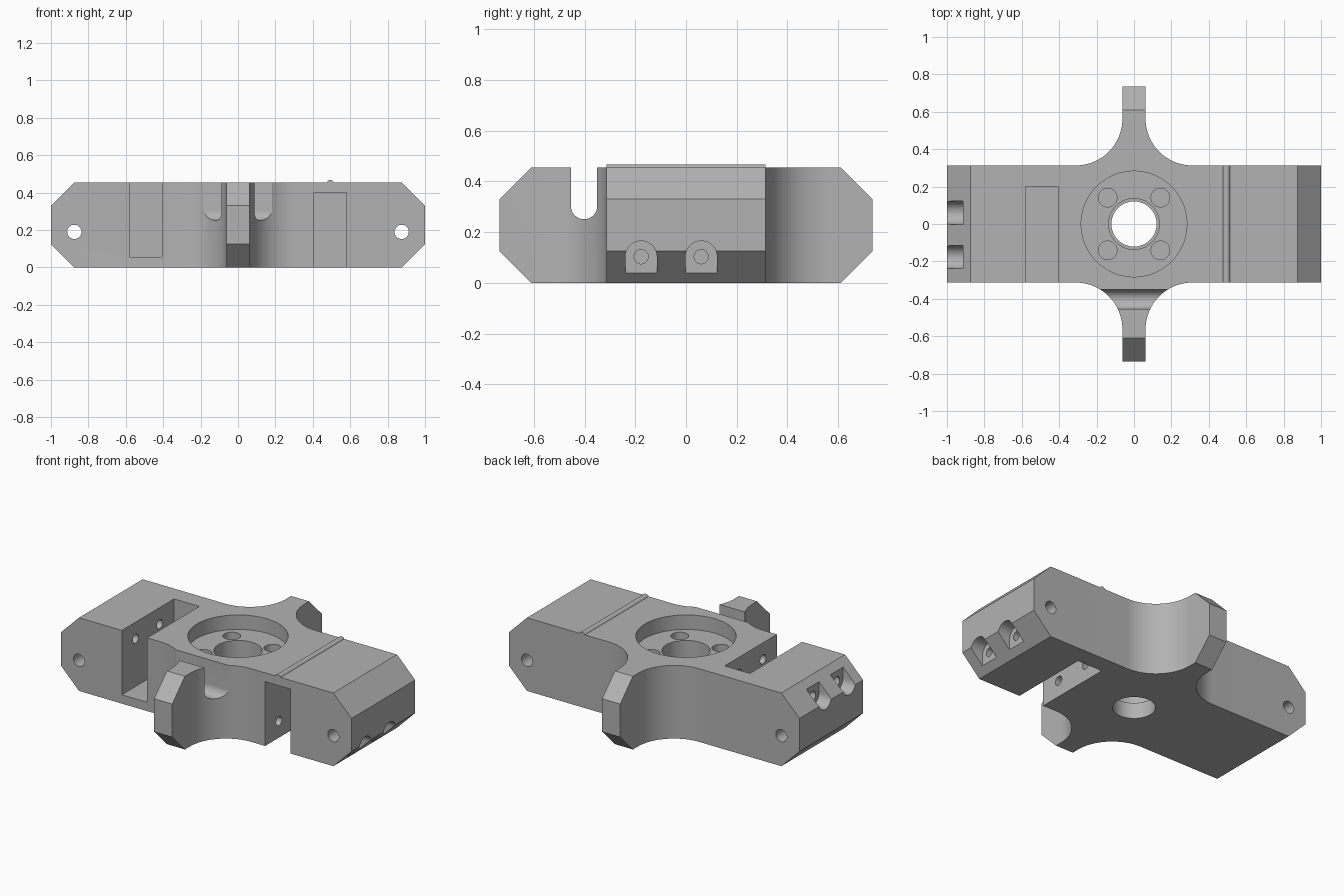
import bpy
import bmesh
from math import pi, cos, sin, radians
from mathutils import Vector

old = bpy.data.objects.get("Cube")
if old:
    bpy.data.objects.remove(old, do_unlink=True)

HEIGHT = 0.455
MID = HEIGHT / 2

metal = bpy.data.materials.new("machined grey")
grey = (0.45, 0.45, 0.45, 1)
metal.diffuse_color = grey
metal.use_nodes = True
metal.node_tree.nodes["Principled BSDF"].inputs["Base Color"].default_value = grey


def arc(cx, cy, r, start, end, steps=24):
    """Points along a circular arc, angles in degrees."""
    angles = [radians(start + (end - start) * i / steps) for i in range(steps + 1)]
    return [(cx + r * cos(a), cy + r * sin(a)) for a in angles]


def prism(name, profile, axis, low, high):
    """Extrude a closed 2D profile along x, y or z."""
    place = {"x": lambda a, b, t: (t, a, b),
             "y": lambda a, b, t: (a, t, b),
             "z": lambda a, b, t: (a, b, t)}[axis]
    bm = bmesh.new()
    face = bm.faces.new([bm.verts.new(place(a, b, low)) for a, b in profile])
    new = bmesh.ops.extrude_face_region(bm, geom=[face])["geom"]
    shift = Vector(place(0, 0, high - low))
    bmesh.ops.translate(bm, vec=shift,
                        verts=[v for v in new if isinstance(v, bmesh.types.BMVert)])
    bmesh.ops.recalc_face_normals(bm, faces=bm.faces)
    mesh = bpy.data.meshes.new(name)
    bm.to_mesh(mesh)
    bm.free()
    mesh.materials.append(metal)
    obj = bpy.data.objects.new(name, mesh)
    bpy.context.collection.objects.link(obj)
    return obj


def cylinder(name, axis, a, b, r, low, high):
    return prism(name, arc(a, b, r, 0, 360, 48)[:-1], axis, low, high)


def rectangle(a0, a1, b0, b1):
    return [(a0, b0), (a1, b0), (a1, b1), (a0, b1)]


def combine(target, tool, operation="DIFFERENCE"):
    """Apply a boolean and throw the tool away."""
    mod = target.modifiers.new("cut", "BOOLEAN")
    mod.operation = operation
    mod.solver = "EXACT"
    mod.object = tool
    bpy.ops.object.select_all(action="DESELECT")
    bpy.context.view_layer.objects.active = target
    target.select_set(True)
    bpy.ops.object.modifier_apply(modifier=mod.name)
    bpy.data.objects.remove(tool, do_unlink=True)


def chamfered(half, c=0.125):
    """Side profile with all four corners chamfered."""
    return [(-half, c), (-half + c, 0), (half - c, 0), (half, c),
            (half, HEIGHT - c), (half - c, HEIGHT),
            (-half + c, HEIGHT), (-half, HEIGHT - c)]


# Cross-shaped plan with large fillets between the bar and the two arms
quarter = [(1, 0.313)] + arc(0.312, 0.563, 0.25, 270, 180) + [(0.062, 0.735)]
plan = quarter + [(-x, y) for x, y in reversed(quarter)]
plan += [(-x, -y) for x, y in plan]
body = prism("cross_body", plan, "z", 0, HEIGHT)

# Chamfers on the bar ends and the arm ends
combine(body, prism("bar_profile", chamfered(1), "y", -1, 1), "INTERSECT")
combine(body, prism("arm_profile", chamfered(0.735), "x", -1.2, 1.2), "INTERSECT")

# Central counterbore, stepped bore and four blind bolt holes
combine(body, cylinder("counterbore", "z", 0, 0, 0.283, 0.365, 0.6))
combine(body, cylinder("upper_bore", "z", 0, 0, 0.136, 0.1, 0.6))
combine(body, cylinder("lower_bore", "z", 0, 0, 0.121, -0.1, 0.6))
for sx in (-1, 1):
    for sy in (-1, 1):
        combine(body, cylinder("bolt_hole", "z", 0.141 * sx, 0.141 * sy, 0.05, 0.2, 0.6))

# Round-bottomed notch across the front arm
notch = arc(-0.402, 0.303, 0.052, 180, 360) + [(-0.35, 0.6), (-0.454, 0.6)]
combine(body, prism("arm_notch", notch, "x", -0.5, 0.5))

# The two ends are the same design turned over: side +1 opens down, -1 opens up
for side in (1, -1):
    def z_of(z):
        return MID + side * (z - MID)

    # Deep clamp slot open to the front
    slot = rectangle(0.406 * side, 0.58 * side, z_of(-0.2), z_of(0.4))
    combine(body, prism("clamp_slot", slot, "y", -0.6, 0.2))
    # Pivot hole through the bar end
    combine(body, cylinder("pivot_hole", "y", 0.875 * side, 0.19, 0.038, -0.6, 0.6))
    # Clamp screws with arched seats cut into the chamfer
    for y in (-0.177, 0.06):
        seat = [(p, z_of(q)) for p, q in
                arc(y, 0.103, 0.062, 0, 180) + [(y - 0.062, -0.1), (y + 0.062, -0.1)]]
        ends = sorted((0.914 * side, 1.2 * side))
        combine(body, prism("screw_seat", seat, "x", *ends))
        ends = sorted((0.3 * side, 1.2 * side))
        combine(body, cylinder("screw_hole", "x", y, z_of(0.103), 0.028, *ends))

# Raised rounded rib over the top
rib = prism("alignment_rib", arc(0.494, HEIGHT - 0.008, 0.02, 0, 180, 16), "y", -0.313, 0.313)

for obj in (body, rib):
    bpy.ops.object.select_all(action="DESELECT")
    bpy.context.view_layer.objects.active = obj
    obj.select_set(True)
    bpy.ops.object.shade_smooth_by_angle(angle=radians(25))
